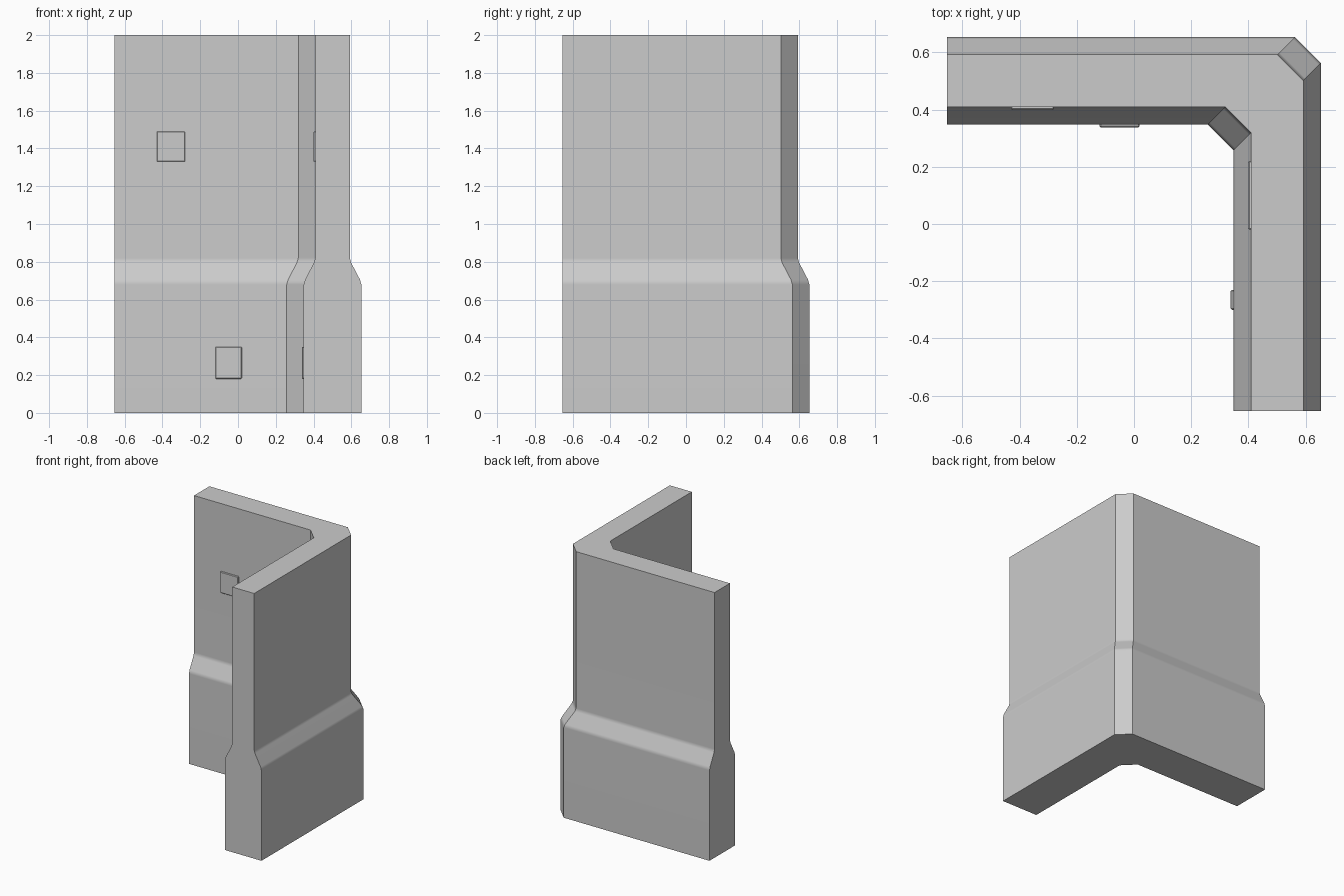
import bpy
import bmesh
from math import radians
from mathutils import Vector

cube = bpy.data.objects.get("Cube")
if cube:
    bpy.data.objects.remove(cube, do_unlink=True)

# One stone grey
GREY = (0.6, 0.6, 0.6, 1)
stone = bpy.data.materials.new("stone_grey")
stone.use_nodes = True
stone.diffuse_color = GREY
stone.node_tree.nodes["Principled BSDF"].inputs["Base Color"].default_value = GREY

HALF = 0.653      # outer reach of the thick base
INNER = 0.348     # inner face of the thick base
CUT = 0.09        # corner chamfer
STEP = 0.061      # how much each face of the upper wall steps in


def finish(name, bm):
    bmesh.ops.recalc_face_normals(bm, faces=bm.faces)
    mesh = bpy.data.meshes.new(name)
    bm.to_mesh(mesh)
    bm.free()
    mesh.materials.append(stone)
    obj = bpy.data.objects.new(name, mesh)
    bpy.context.collection.objects.link(obj)
    bpy.ops.object.select_all(action="DESELECT")
    obj.select_set(True)
    bpy.context.view_layer.objects.active = obj
    bpy.ops.object.shade_smooth_by_angle(angle=radians(32))
    return obj


def outline(inset):
    """L-shaped plan with chamfered outer and inner corners."""
    o, i = HALF - inset, INNER + inset
    half = [(-HALF, o), (o - CUT, o)]
    inner = [(i - CUT, i), (-HALF, i)]
    mirrored = [(y, x) for x, y in reversed(half)]
    return half + mirrored + [(y, x) for x, y in reversed(inner)] + inner


# Corner wall: thick base, sloped ledge with softened edges, thinner upper wall
levels = [(0, 0), (0.68, 0), (0.705, 0.007), (0.795, STEP - 0.007),
          (0.82, STEP), (2, STEP)]
bm = bmesh.new()
rings = [[bm.verts.new((x, y, z)) for x, y in outline(inset)]
         for z, inset in levels]
for low, high in zip(rings, rings[1:]):
    for k in range(len(low)):
        n = (k + 1) % len(low)
        bm.faces.new((low[k], low[n], high[n], high[k]))
bm.faces.new(rings[0])
bm.faces.new(rings[-1])
wall = finish("corner_wall", bm)
weighted = wall.modifiers.new("even_shading", "WEIGHTED_NORMAL")
weighted.keep_sharp = True


# Shallow raised stones on the two inner faces
def raised_stone(name, along, z_range, face, on_back):
    depth = (face - 0.01, face + 0.01)
    x_range, y_range = (along, depth) if on_back else (depth, along)
    ranges = (x_range, y_range, z_range)
    bm = bmesh.new()
    bmesh.ops.create_cube(bm, size=1)
    for v in bm.verts:
        v.co = Vector([(a + b) / 2 + c * (b - a)
                       for c, (a, b) in zip(v.co, ranges)])
    bmesh.ops.bevel(bm, geom=bm.edges[:], offset=0.004, segments=1,
                    affect="EDGES")
    finish(name, bm)


UPPER, LOWER = (1.33, 1.49), (0.18, 0.35)
raised_stone("back_upper_stone", (-0.43, -0.28), UPPER, INNER + STEP, True)
raised_stone("back_lower_stone", (-0.12, 0.02), LOWER, INNER, True)
raised_stone("left_upper_stone", (-0.02, 0.22), UPPER, INNER + STEP, False)
raised_stone("left_lower_stone", (-0.30, -0.23), LOWER, INNER, False)
